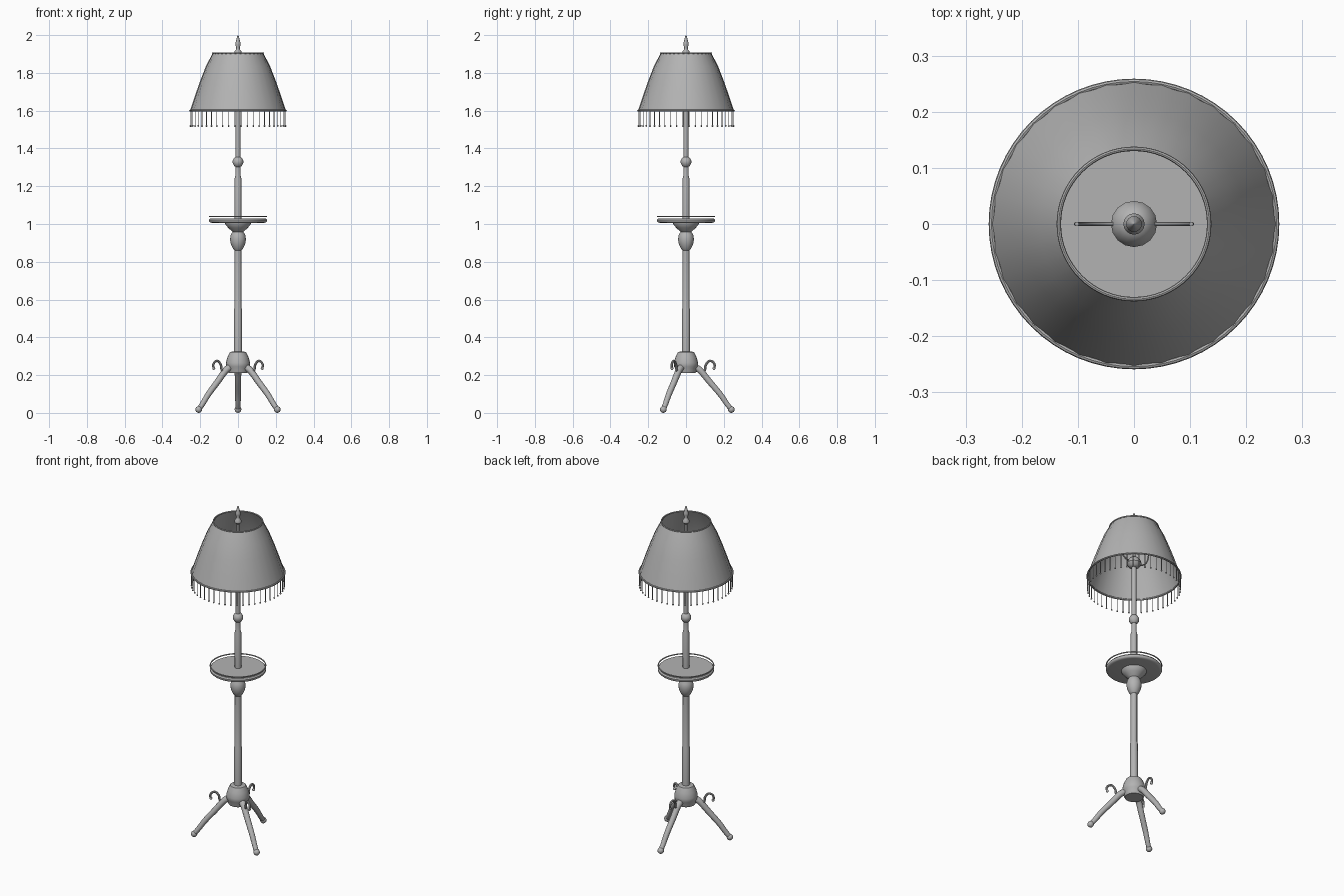
import bpy, bmesh, math
from mathutils import Vector

if "Cube" in bpy.data.objects:
    bpy.data.objects.remove(bpy.data.objects["Cube"])

grey = bpy.data.materials.new("warm_grey")
grey.diffuse_color = (0.45, 0.45, 0.45, 1)
grey.use_nodes = True
grey.node_tree.nodes["Principled BSDF"].inputs["Base Color"].default_value = grey.diffuse_color


def finish(name, bm, angle=40):
    bmesh.ops.recalc_face_normals(bm, faces=bm.faces)
    me = bpy.data.meshes.new(name)
    bm.to_mesh(me)
    bm.free()
    me.materials.append(grey)
    ob = bpy.data.objects.new(name, me)
    bpy.context.collection.objects.link(ob)
    bpy.ops.object.select_all(action='DESELECT')
    ob.select_set(True)
    bpy.context.view_layer.objects.active = ob
    bpy.ops.object.shade_smooth_by_angle(angle=math.radians(angle))
    return ob


def add_lathe(bm, profile, seg, wave=0.0, capped=True, closed=False):
    """Rings of (radius, z); wave pulls every second column inwards."""
    rings = []
    for r, z in profile:
        ring = []
        for i in range(seg):
            a = 2 * math.pi * i / seg
            rr = r * (1 - wave * (i % 2))
            ring.append(bm.verts.new((rr * math.cos(a), rr * math.sin(a), z)))
        rings.append(ring)
    pairs = list(zip(rings, rings[1:]))
    if closed:
        pairs.append((rings[-1], rings[0]))
    for a, b in pairs:
        for i in range(seg):
            j = (i + 1) % seg
            bm.faces.new((a[i], a[j], b[j], b[i]))
    if capped and not closed:
        bm.faces.new(rings[0][::-1])
        bm.faces.new(rings[-1])


def lathe(name, profile, seg=20, **kw):
    bm = bmesh.new()
    add_lathe(bm, profile, seg, **kw)
    return finish(name, bm)


def ring(name, radius, z, minor, seg=64):
    prof = [(radius + minor * math.cos(k * math.pi / 4), z + minor * math.sin(k * math.pi / 4))
            for k in range(8)]
    return lathe(name, prof, seg, closed=True)


def smooth_path(pts, n=5):
    """Catmull-Rom through the points."""
    p = [Vector(q) for q in pts]
    p = [2 * p[0] - p[1]] + p + [2 * p[-1] - p[-2]]
    out = []
    for i in range(1, len(p) - 2):
        a, b, c, d = p[i - 1:i + 3]
        for k in range(n):
            t = k / n
            out.append(0.5 * (2 * b + (c - a) * t + (2 * a - 5 * b + 4 * c - d) * t * t
                              + (3 * b - a - 3 * c + d) * t ** 3))
    return out + [p[-2]]


def arm(name, rz, radii, angle, seg=10, ball=0):
    """Tube along a path in the vertical plane at the given angle."""
    bm = bmesh.new()
    out = Vector((math.cos(angle), math.sin(angle), 0))
    side = Vector((-math.sin(angle), math.cos(angle), 0))
    path = smooth_path([out * r + Vector((0, 0, z)) for r, z in rz])
    rings = []
    for i, p in enumerate(path):
        tan = (path[min(i + 1, len(path) - 1)] - path[max(i - 1, 0)]).normalized()
        up = tan.cross(side)
        t = i / (len(path) - 1)
        rad = radii[0] * (1 - t) + radii[1] * t
        rings.append([bm.verts.new(p + rad * (side * math.cos(2 * math.pi * k / seg)
                                              + up * math.sin(2 * math.pi * k / seg)))
                      for k in range(seg)])
    for a, b in zip(rings, rings[1:]):
        for k in range(seg):
            j = (k + 1) % seg
            bm.faces.new((a[k], a[j], b[j], b[k]))
    bm.faces.new(rings[0])
    bm.faces.new(rings[-1])
    if ball:
        s = bmesh.ops.create_uvsphere(bm, u_segments=12, v_segments=8, radius=ball)
        bmesh.ops.translate(bm, verts=s['verts'], vec=path[-1])
    return finish(name, bm)


# Base hub, three legs with ball feet, three curled hooks
lathe("base_hub", [(.05, .21), (.056, .22), (.056, .235), (.063, .245), (.064, .265),
                   (.056, .295), (.043, .322), (.02, .326)])
for i in range(3):
    a = math.radians(90 + 120 * i)
    arm(f"leg_{i + 1}", [(.04, .245), (.075, .225), (.125, .165), (.18, .10), (.215, .05), (.24, .018)],
        (.019, .013), a, ball=.018)
    arm(f"hook_{i + 1}", [(.07, .225), (.098, .225), (.104, .252), (.122, .274), (.142, .27),
                          (.152, .252), (.148, .236)], (.007, .006), a, seg=8, ball=.008)

# Lower pole and the bulb-shaped knop under the tray
lathe("lower_pole", [(.022, .32), (.021, .55), (.018, .56), (.018, .87)], 12)
lathe("lower_knop", [(.018, .86), (.027, .87), (.038, .895), (.042, .92), (.038, .943),
                     (.029, .958), (.028, .963)])

# Tray with flared support and gallery rail
lathe("tray_support", [(.028, .958), (.036, .965), (.052, .98), (.067, .998), (.069, 1.007)], 24)
lathe("tray", [(.138, 1.006), (.148, 1.008), (.153, 1.014), (.153, 1.022), (.147, 1.029),
               (.14, 1.029)], 48)
ring("tray_rail", .151, 1.040, .0035)

# Upper pole, collar and thin stem
lathe("upper_pole", [(.018, 1.028), (.018, 1.24), (.014, 1.255), (.014, 1.31)], 12)
lathe("upper_collar", [(.014, 1.303), (.02, 1.308), (.028, 1.322), (.028, 1.337), (.02, 1.35),
                       (.013, 1.355)])
lathe("stem", [(.013, 1.35), (.013, 1.67)], 12)
lathe("finial_rod", [(.007, 1.66), (.007, 1.91)], 10)

# Lamp socket and the two arms inside the shade
lathe("socket", [(.014, 1.655), (.03, 1.662), (.041, 1.68), (.036, 1.70), (.022, 1.715), (.008, 1.72)], 16)
for i, side in enumerate(("right", "left")):
    arm(f"shade_arm_{side}", [(.03, 1.69), (.055, 1.692), (.085, 1.715), (.102, 1.76), (.102, 1.80)],
        (.004, .004), math.pi * i, seg=8)

# Pleated shade, its rims and the finial
lathe("shade", [(.254, 1.60), (.231, 1.67), (.201, 1.755), (.170, 1.835), (.134, 1.905)], 64,
      wave=.015, capped=False)
ring("shade_top_rim", .134, 1.905, .004)
ring("shade_bottom_rim", .254, 1.60, .005)
lathe("finial", [(.007, 1.89), (.018, 1.9), (.019, 1.912), (.012, 1.922), (.009, 1.932), (.014, 1.948),
                 (.014, 1.957), (.008, 1.978), (.004, 1.994), (.0005, 2.0)], 16)

# Beaded fringe
bm = bmesh.new()
COUNT = 48
for i in range(COUNT):
    a = 2 * math.pi * (i + .5) / COUNT
    pos = Vector((.253 * math.cos(a), .253 * math.sin(a), 0))
    c = bmesh.ops.create_cone(bm, cap_ends=True, segments=6, radius1=.002, radius2=.002, depth=.085)
    bmesh.ops.translate(bm, verts=c['verts'], vec=pos + Vector((0, 0, 1.558)))
    s = bmesh.ops.create_uvsphere(bm, u_segments=8, v_segments=6, radius=.0048)
    bmesh.ops.translate(bm, verts=s['verts'], vec=pos + Vector((0, 0, 1.519)))
finish("fringe", bm, 60)
